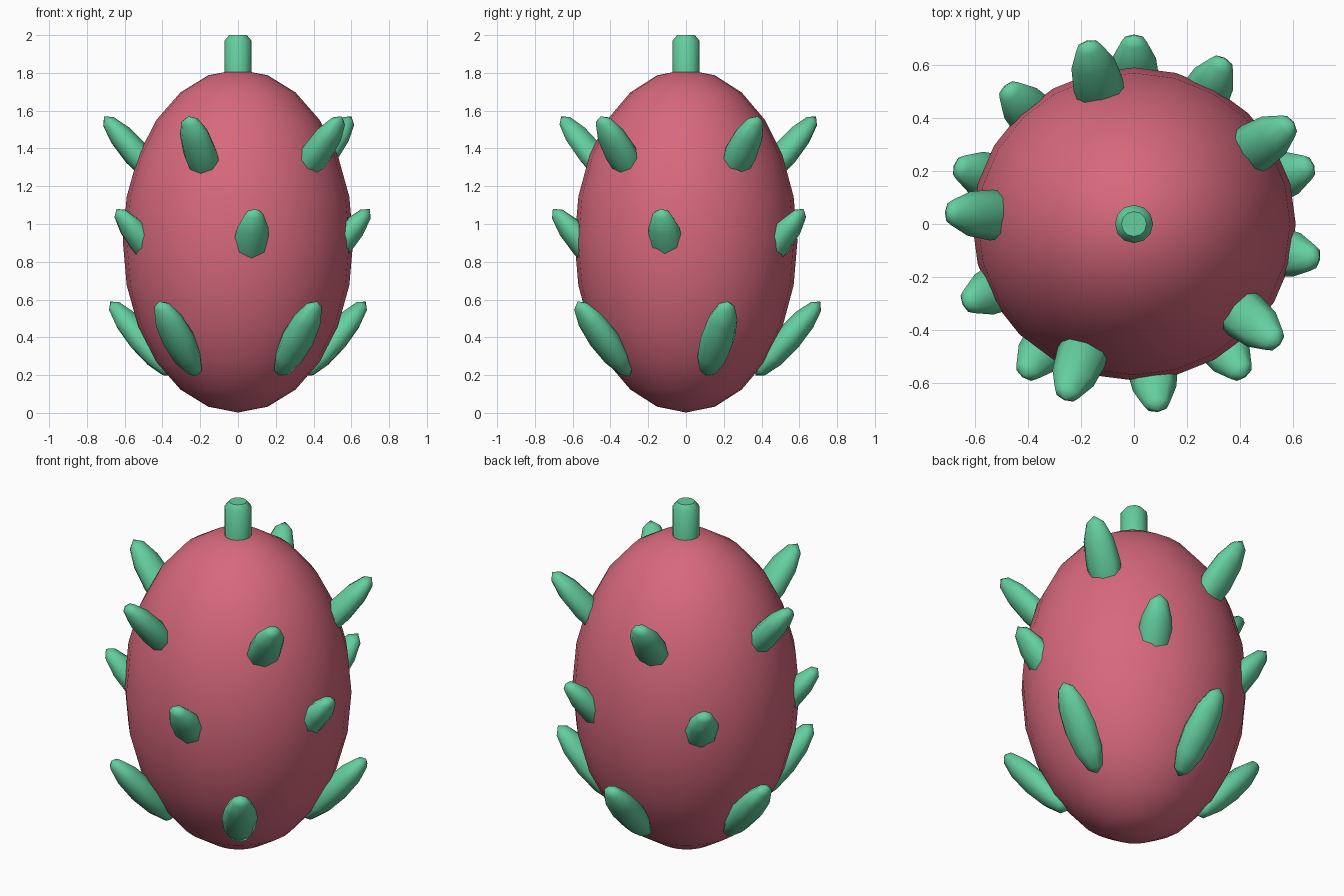
import bpy, bmesh, math
from mathutils import Matrix, Vector

if "Cube" in bpy.data.objects:
    bpy.data.objects.remove(bpy.data.objects["Cube"])


def material(name, rgb):
    m = bpy.data.materials.new(name)
    m.diffuse_color = (*rgb, 1)
    m.use_nodes = True
    m.node_tree.nodes["Principled BSDF"].inputs["Base Color"].default_value = m.diffuse_color
    return m


pink = material("pink_skin", (0.68, 0.14, 0.205))
green = material("leaf_green", (0.127, 0.62, 0.345))


def finish(bm, name, mat, sharp=None):
    me = bpy.data.meshes.new(name)
    bm.to_mesh(me)
    bm.free()
    me.materials.append(mat)
    ob = bpy.data.objects.new(name, me)
    bpy.context.collection.objects.link(ob)
    me.polygons.foreach_set("use_smooth", [True] * len(me.polygons))
    if sharp is not None:
        me.set_sharp_from_angle(angle=math.radians(sharp))
    return ob


def ellipsoid(name, segments, rings, size, matrix, mat):
    bm = bmesh.new()
    bmesh.ops.create_uvsphere(bm, u_segments=segments, v_segments=rings, radius=1)
    bmesh.ops.transform(bm, matrix=matrix @ Matrix.Diagonal((*size, 1)), verts=bm.verts)
    return finish(bm, name, mat)


# Fruit body
ellipsoid("body", 24, 12, (0.61, 0.59, 0.908), Matrix.Translation((0, 0, 0.91)), pink)

# Three staggered tiers of five upward-leaning scales
for tier in range(3):
    for k in range(5):
        angle = math.radians(18 + 43.2 * tier + 72 * k)
        pose = (Matrix.Rotation(angle, 4, 'Z')
                @ Matrix.Translation((0.54, 0, 0.393 + 0.49 * tier))
                @ Matrix.Rotation(math.radians(41), 4, 'Y'))
        ellipsoid(f"scale_{tier + 1}_{k + 1}", 8, 6, (0.072, 0.096, 0.26), pose, green)

# Stem with chamfered top, spun from a profile
bm = bmesh.new()
profile = [(0, 1.76), (0.072, 1.76), (0.072, 1.97), (0.047, 2.0), (0, 2.0)]
pts = [bm.verts.new((r, 0, z)) for r, z in profile]
edges = [bm.edges.new(p) for p in zip(pts, pts[1:])]
bmesh.ops.spin(bm, geom=pts + edges, cent=(0, 0, 0), axis=(0, 0, 1),
               angle=math.tau, steps=12)
bmesh.ops.remove_doubles(bm, verts=bm.verts, dist=0.0005)
bmesh.ops.recalc_face_normals(bm, faces=bm.faces)
finish(bm, "stem", green, 40)
